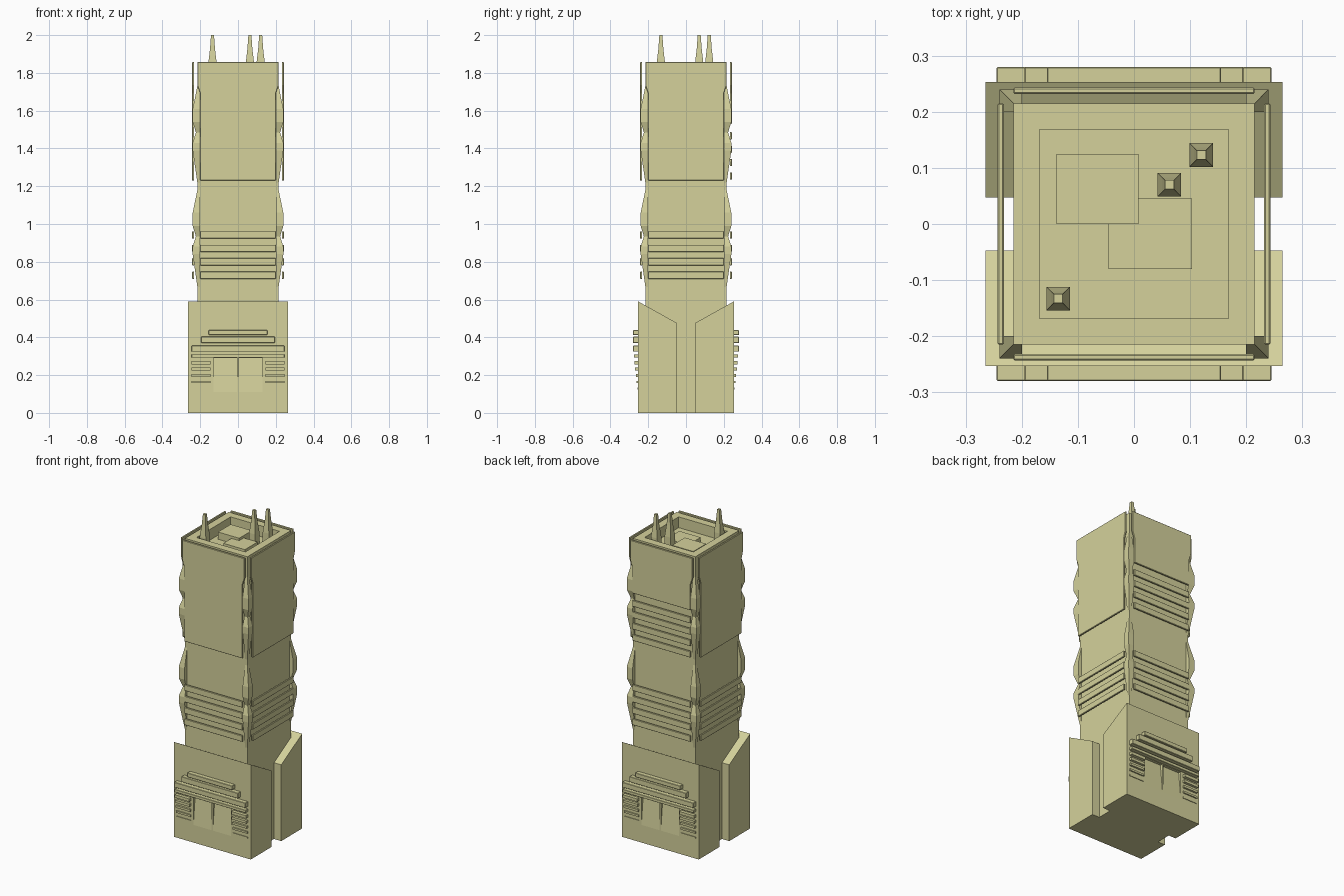
import bpy, bmesh
from math import pi
from mathutils import Matrix, Vector

if "Cube" in bpy.data.objects:
    bpy.data.objects.remove(bpy.data.objects["Cube"])

stone = bpy.data.materials.new("pale khaki stone")
stone.use_nodes = True
colour = (0.66, 0.64, 0.33, 1)
stone.diffuse_color = colour
stone.node_tree.nodes["Principled BSDF"].inputs["Base Color"].default_value = colour


def finish(name, bm, turn=0, bevel=0):
    bmesh.ops.recalc_face_normals(bm, faces=bm.faces)
    bm.transform(Matrix.Rotation(turn, 4, "Z"))
    mesh = bpy.data.meshes.new(name)
    bm.to_mesh(mesh)
    bm.free()
    mesh.materials.append(stone)
    obj = bpy.data.objects.new(name, mesh)
    bpy.context.collection.objects.link(obj)
    if bevel:
        mod = obj.modifiers.new("edge", "BEVEL")
        mod.width = bevel
        mod.segments = 1
    return obj


def prism(name, points, push, turn=0, bevel=0):
    """Extrude a closed outline along a vector."""
    bm = bmesh.new()
    face = bm.faces.new([bm.verts.new(p) for p in points])
    new = bmesh.ops.extrude_face_region(bm, geom=[face])["geom"]
    bmesh.ops.translate(bm, vec=Vector(push), verts=[v for v in new if isinstance(v, bmesh.types.BMVert)])
    return finish(name, bm, turn, bevel)


def box(name, x0, x1, y0, y1, z0, z1, turn=0, bevel=0):
    base = [(x0, y0, z0), (x1, y0, z0), (x1, y1, z0), (x0, y1, z0)]
    return prism(name, base, (0, 0, z1 - z0), turn, bevel)


def loft(name, sections, turn=0):
    """Stack axis-aligned squares (low x, high x, low y, high y, z)."""
    bm = bmesh.new()
    rings = [[bm.verts.new(p) for p in ((a, c, z), (b, c, z), (b, d, z), (a, d, z))]
             for a, b, c, d, z in sections]
    for low, high in zip(rings, rings[1:]):
        for i in range(4):
            j = (i + 1) % 4
            bm.faces.new((low[i], low[j], high[j], high[i]))
    bm.faces.new(rings[0])
    bm.faces.new(rings[-1])
    return finish(name, bm, turn)


def cut(target, cutter):
    cutter.hide_render = True
    cutter.hide_viewport = True
    cutter.display_type = "WIRE"
    mod = target.modifiers.new("cut", "BOOLEAN")
    mod.operation = "DIFFERENCE"
    mod.solver = "EXACT"
    mod.object = cutter


# Tower shaft with sunken roof
W, TOP, FLOOR = 0.215, 1.857, 1.79
shaft = box("tower_shaft", -W, W, -W, W, 0, TOP)
cut(shaft, box("roof_recess_cutter", -0.168, 0.168, -0.168, 0.168, FLOOR, TOP + 0.1))

# Roof plant and masts
box("roof_plant_large", -0.138, 0.008, 0, 0.125, FLOOR, FLOOR + 0.045)
box("roof_plant_small", -0.045, 0.103, -0.08, 0.045, FLOOR, FLOOR + 0.03)
for x, y in ((-0.135, -0.133), (0.063, 0.07), (0.12, 0.123)):
    loft("roof_mast", [(x - r, x + r, y - r, y + r, z) for r, z in
                       ((0.021, FLOOR), (0.021, 1.86), (0.013, 1.93), (0.008, 2.0))])

# Facade plates and louvres on the four sides
OUT, IN = -0.243, -0.232
names = ("front", "left", "back", "right")
for i, side in enumerate(names):
    turn = i * pi / 2
    bottom = 1.53 if side == "back" else 1.23
    half = [(0.2, bottom), (0.2, 1.69), (W, 1.735), (W, TOP)]
    outline = half + [(-x, z) for x, z in reversed(half)]
    prism(side + "_upper_plate", [(x, OUT, z) for x, z in outline], (0, IN - OUT, 0), turn, 0.002)
    starts = [0.71 + 0.071 * k for k in range(4)]
    if side == "back":
        starts += [1.235 + 0.071 * k for k in range(4)]
    for z in starts:
        box(side + "_louvre", -0.2, 0.2, OUT, IN, z, z + 0.038, turn, 0.002)

    # Zigzag corner fins in two tiers
    for drop in (0, 0.55):
        profile = ((0.214, 1.21), (0.24, 1.39), (0.24, 1.43), (0.223, 1.485),
                   (0.24, 1.54), (0.24, 1.61), (0.214, 1.735))
        loft("corner_fin", [(0.2, r, 0.2, r, z - drop) for r, z in profile], turn)

# Base blocks with stepped entrances, front and back
for side, turn in (("front", 0), ("back", pi)):
    wedge = [(-0.265, y, z) for y, z in ((-0.253, 0), (-0.047, 0), (-0.047, 0.475), (-0.253, 0.59))]
    block = prism(side + "_base_block", wedge, (0.53, 0, 0), turn)
    for x in (-0.13, 0.004):
        slope = [(x, y, z) for y, z in ((-0.253, 0.11), (-0.235, 0.29), (-0.27, 0.29), (-0.27, 0.11))]
        cut(block, prism(side + "_door_cutter", slope, (0.126, 0, 0), turn))
    for half, z0, z1 in ((0.155, 0.412, 0.438), (0.195, 0.37, 0.404), (0.245, 0.324, 0.356)):
        box(side + "_canopy_step", -half, half, -0.28, -0.25, z0, z1, turn, 0.002)
    box(side + "_lintel", -0.245, 0.245, -0.276, -0.25, 0.292, 0.31, turn, 0.0015)
    # Side bars get shallower towards the ground
    for k in range(5):
        z, depth = 0.257 - 0.033 * k, 0.273 - 0.004 * k
        for x in (-0.245, 0.145):
            box(side + "_side_bar", x, x + 0.1, -depth, -0.25, z, z + 0.018 - 0.002 * k, turn)
